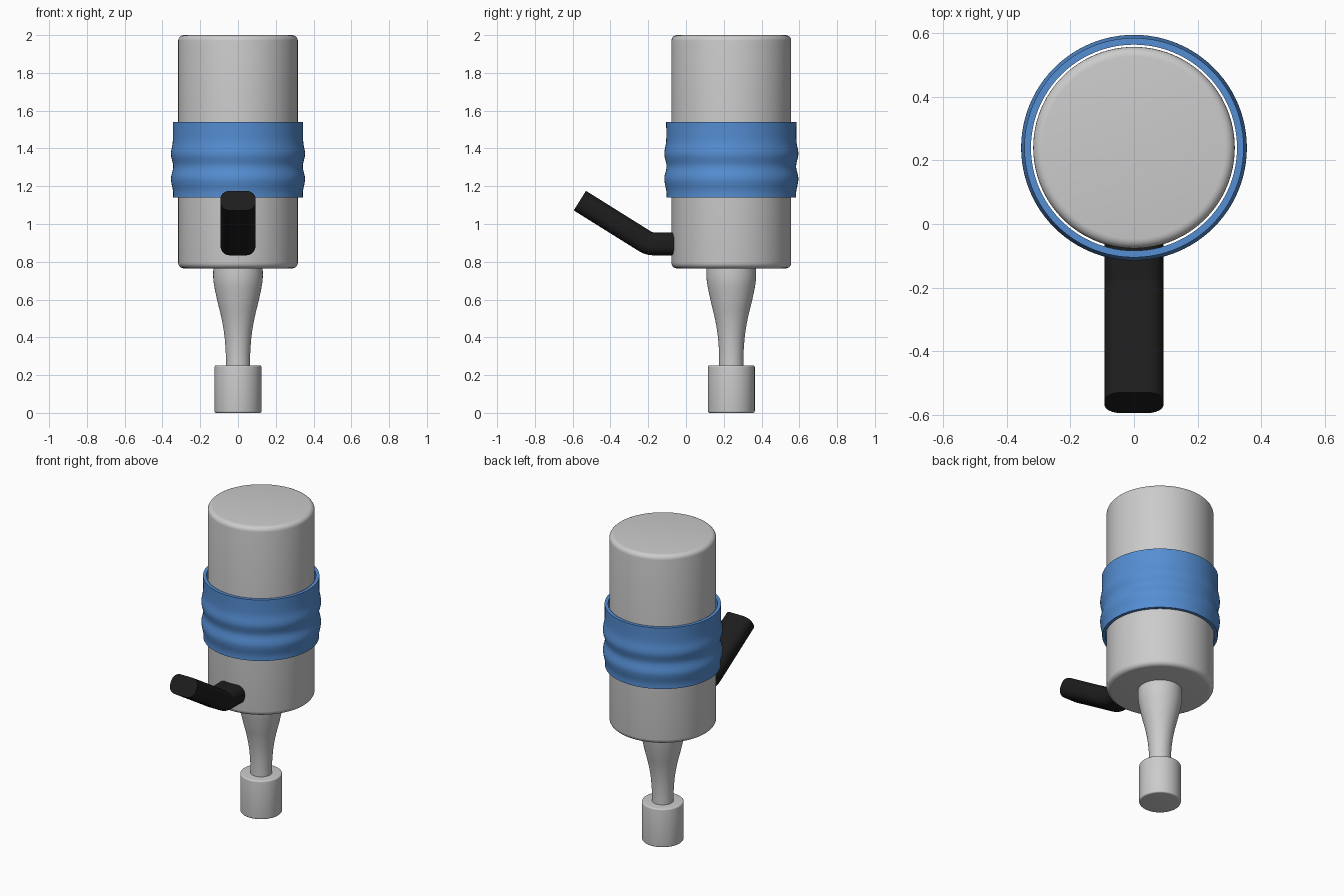
import bpy, bmesh, math
from mathutils import Vector

if "Cube" in bpy.data.objects:
    bpy.data.objects.remove(bpy.data.objects["Cube"])

CY = 0.24  # axis of the turned parts


def material(name, col):
    m = bpy.data.materials.new(name)
    m.diffuse_color = (*col, 1)
    m.use_nodes = True
    m.node_tree.nodes["Principled BSDF"].inputs["Base Color"].default_value = m.diffuse_color
    return m


def finish(name, bm, mat=None, angle=40):
    bmesh.ops.remove_doubles(bm, verts=bm.verts, dist=1e-5)
    bmesh.ops.recalc_face_normals(bm, faces=bm.faces)
    me = bpy.data.meshes.new(name)
    bm.to_mesh(me)
    bm.free()
    ob = bpy.data.objects.new(name, me)
    bpy.context.collection.objects.link(ob)
    if mat:
        me.materials.append(mat)
    bpy.ops.object.select_all(action='DESELECT')
    ob.select_set(True)
    bpy.context.view_layer.objects.active = ob
    bpy.ops.object.shade_smooth_by_angle(angle=math.radians(angle))
    return ob


def smooth_curve(pts, n=6):
    """Catmull-Rom curve through 2D points."""
    p = [Vector(q) for q in [pts[0], *pts, pts[-1]]]
    out = []
    for a, b, c, d in zip(p, p[1:], p[2:], p[3:]):
        for i in range(n):
            t = i / n
            out.append(0.5 * (2*b + (c-a)*t + (2*a-5*b+4*c-d)*t*t + (3*b-a-3*c+d)*t**3))
    return [tuple(q) for q in out + [p[-1]]]


def lathe(name, profile, mat=None, closed=False, steps=96):
    bm = bmesh.new()
    vs = [bm.verts.new((r, CY, z)) for r, z in profile]
    es = [bm.edges.new(e) for e in zip(vs, vs[1:])]
    if closed:
        es.append(bm.edges.new((vs[-1], vs[0])))
    bmesh.ops.spin(bm, geom=vs + es, cent=(0, CY, 0), axis=(0, 0, 1),
                   angle=2 * math.pi, steps=steps, use_duplicate=False)
    return finish(name, bm, mat)


def rounded_cylinder(r, z0, z1, b, n=5):
    """Half profile of a solid cylinder with rounded rims."""
    q = [i / n * math.pi / 2 for i in range(n + 1)]
    low = [(r - b + b * math.sin(a), z0 + b - b * math.cos(a)) for a in q]
    high = [(r - b + b * math.cos(a), z1 - b + b * math.sin(a)) for a in q]
    return [(0, z0), *low, *high, (0, z1)]


# Main body, neck and foot
lathe("body", rounded_cylinder(0.317, 0.765, 2.0, 0.03))
neck = smooth_curve([(0.13, 0.78), (0.13, 0.7), (0.111, 0.6), (0.087, 0.5),
                     (0.072, 0.41), (0.065, 0.32), (0.064, 0.24)])
lathe("neck", [(0, 0.78), *neck, (0, 0.24)])
lathe("foot", rounded_cylinder(0.124, 0.0, 0.252, 0.009))

# Ribbed grip sleeve
blue = material("blue", (0.09, 0.27, 0.65))
outer = smooth_curve([(0.345, 1.54), (0.345, 1.44), (0.355, 1.37), (0.343, 1.305),
                      (0.355, 1.24), (0.344, 1.175), (0.343, 1.14)])
lathe("grip_sleeve", [*outer, (0.324, 1.14), (0.324, 1.54)], blue, closed=True)

# Bent lever: rounded section swept along a path in the YZ plane
black = material("black", (0.012, 0.012, 0.012))
W, T, R = 0.093, 0.061, 0.05
section = []
for k, (sx, sz) in enumerate([(1, 1), (-1, 1), (-1, -1), (1, -1)]):
    for i in range(9):
        a = (k + i / 8) * math.pi / 2
        section.append((sx * (W - R) + R * math.cos(a), sz * (T - R) + R * math.sin(a)))
slope = math.radians(32)
bend = 0.09  # radius of the bend's centre line
path = [(-0.05, 0.895, 0)]
for i in range(6):
    a = slope * i / 5
    path.append((-0.17 - bend * math.sin(a), 0.895 + bend * (1 - math.cos(a)), a))
y, z, _ = path[-1]
L = (y + 0.562) / math.cos(slope)
path.append((-0.562, z + L * math.sin(slope), slope))
bm = bmesh.new()
rings = [[bm.verts.new((u, y + v * math.sin(a), z + v * math.cos(a))) for u, v in section]
         for y, z, a in path]
for r0, r1 in zip(rings, rings[1:]):
    for i in range(len(section)):
        j = (i + 1) % len(section)
        bm.faces.new((r0[i], r0[j], r1[j], r1[i]))
bm.faces.new(rings[0])
bm.faces.new(rings[-1])
finish("lever", bm, black)
